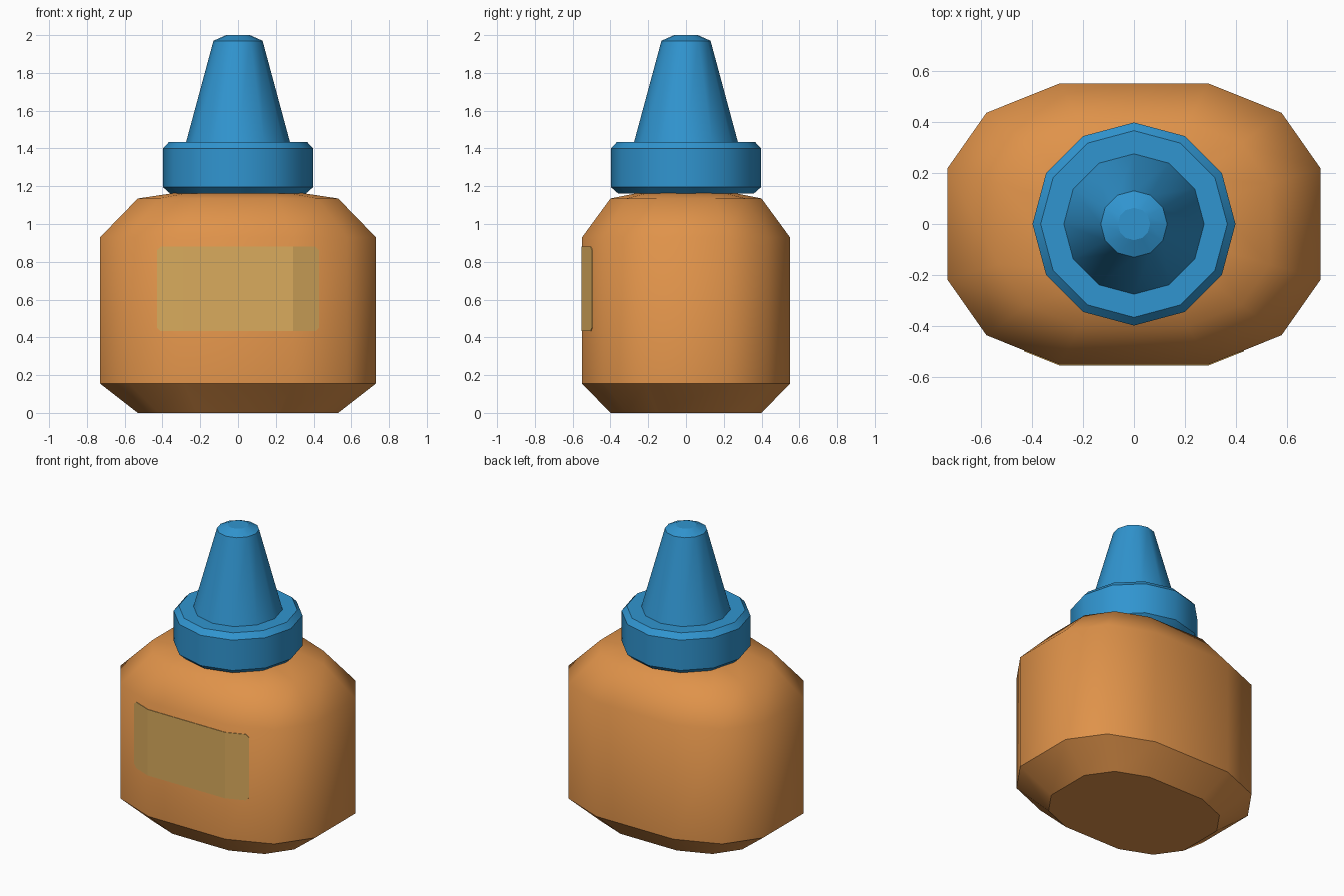
import bpy, bmesh, math

if "Cube" in bpy.data.objects:
    bpy.data.objects.remove(bpy.data.objects["Cube"])


def material(name, rgb):
    m = bpy.data.materials.new(name)
    m.diffuse_color = (*rgb, 1.0)
    m.use_nodes = True
    m.node_tree.nodes["Principled BSDF"].inputs["Base Color"].default_value = m.diffuse_color
    return m


def loft(name, outline, profile, sharp, mat):
    """Stack scaled copies of an outline; profile = (scale, z); sharp = ring indices with hard edges."""
    bm = bmesh.new()
    rings = [[bm.verts.new((x * s, y * s, z)) for x, y in outline] for s, z in profile]
    n = len(outline)
    for a, b in zip(rings, rings[1:]):
        for i in range(n):
            j = (i + 1) % n
            bm.faces.new((a[i], a[j], b[j], b[i]))
    bm.faces.new(rings[0][::-1])
    bm.faces.new(rings[-1])
    for f in bm.faces:
        f.smooth = True
    for r in sharp:
        ring = set(rings[r])
        for e in bm.edges:
            if e.verts[0] in ring and e.verts[1] in ring:
                e.smooth = False
    return finish(name, bm, mat)


def finish(name, bm, mat):
    bmesh.ops.recalc_face_normals(bm, faces=bm.faces[:])
    me = bpy.data.meshes.new(name)
    bm.to_mesh(me)
    bm.free()
    me.materials.append(mat)
    ob = bpy.data.objects.new(name, me)
    bpy.context.collection.objects.link(ob)
    return ob


orange = material("amber orange", (0.74, 0.29, 0.068))
blue = material("cap blue", (0.03, 0.30, 0.63))
tan = material("label tan", (0.70, 0.41, 0.11))

# Bottle body: twelve-sided rounded rectangle
quarter = [(0.73, 0.217), (0.577, 0.435), (0.29, 0.55)]
half = quarter + [(-x, y) for x, y in quarter[::-1]]
outline = half + [(-x, -y) for x, y in half]
loft("bottle_body", outline,
     [(0.727, 0), (1, 0.155), (1, 0.93), (0.727, 1.135), (0.41, 1.17)],
     [0, 1], orange)

# Screw cap and nozzle: twelve-sided turned shapes
circle = [(math.cos(math.tau * i / 12), math.sin(math.tau * i / 12)) for i in range(12)]
loft("screw_cap", circle,
     [(0.36, 1.162), (0.397, 1.195), (0.397, 1.40), (0.365, 1.435), (0.26, 1.435)],
     [0, 1, 2, 3], blue)
loft("nozzle", circle,
     [(0.275, 1.433), (0.13, 1.97), (0.063, 2.0)],
     [0, 1, 2], blue)

# Front label: thin plate following the front of the body, with clipped corners
xs = [0.43, 0.41, 0.29]
xs = [-x for x in xs] + xs[::-1]
bm = bmesh.new()
cols = []
for x in xs:
    y = -0.55 + max(0, abs(x) - 0.29) * 0.115 / 0.287
    inset = 0.02 if abs(x) > 0.42 else 0
    cols.append([bm.verts.new((x, y + d, z))
                 for d, z in ((-0.004, 0.433 + inset), (-0.004, 0.88 - inset),
                              (0.003, 0.88 - inset), (0.003, 0.433 + inset))])
for a, b in zip(cols, cols[1:]):
    for i in range(4):
        j = (i + 1) % 4
        bm.faces.new((a[i], a[j], b[j], b[i]))
bm.faces.new(cols[0])
bm.faces.new(cols[-1])
finish("front_label", bm, tan)
